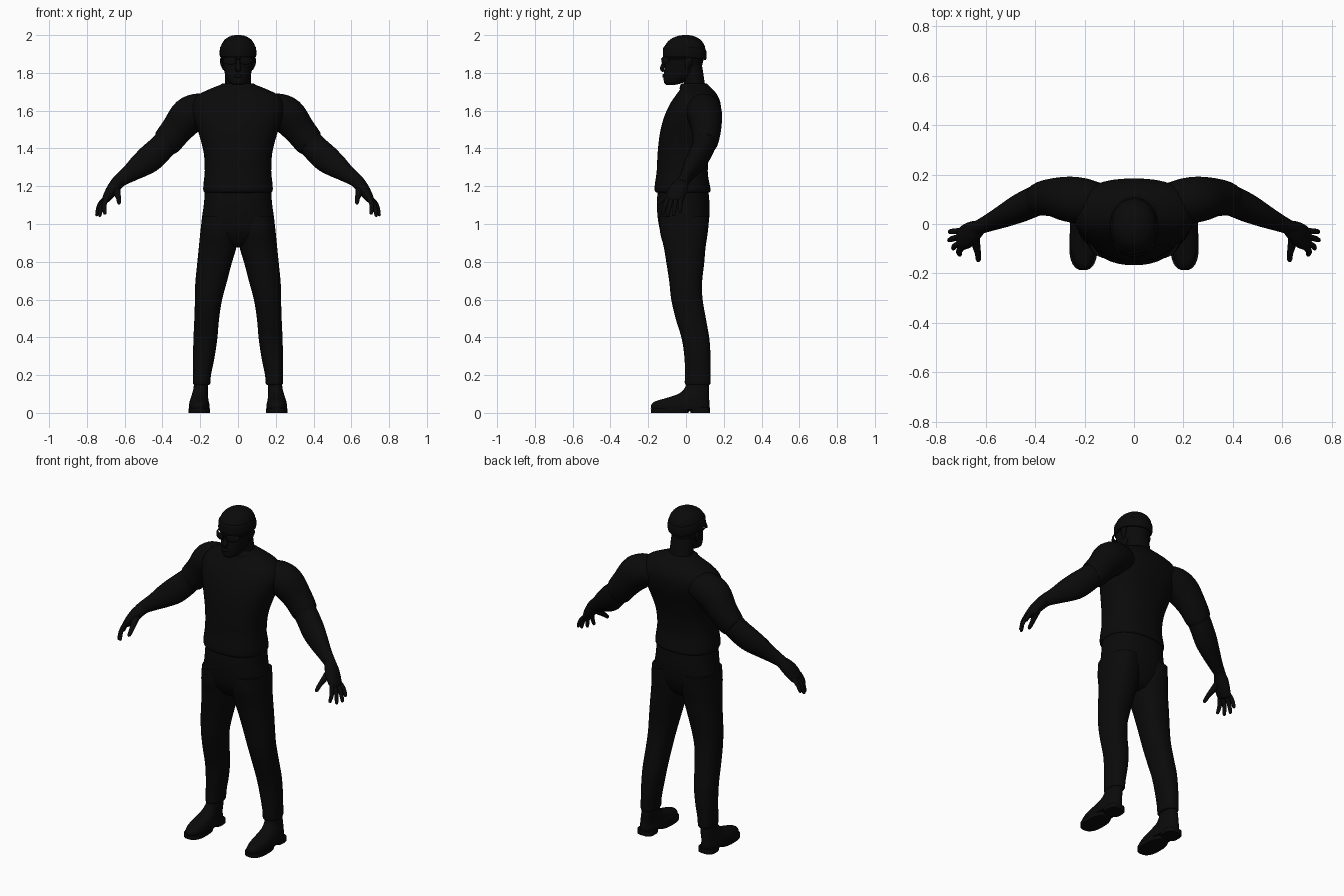
import bpy, math
from mathutils import Vector

black = bpy.data.materials.new("matte_black")
black.diffuse_color = (0.003, 0.003, 0.003, 1)


def spline(rows, steps):
    """Catmull-Rom interpolation between rows of numbers."""
    out = []
    for i in range(len(rows) - 1):
        a, b = rows[max(i - 1, 0)], rows[i]
        c, d = rows[i + 1], rows[min(i + 2, len(rows) - 1)]
        for s in range(steps):
            t = s / steps
            out.append([0.5 * (2 * q + (r - p) * t + (2 * p - 5 * q + 4 * r - u) * t * t
                               + (3 * q - p - 3 * r + u) * t ** 3)
                        for p, q, r, u in zip(a, b, c, d)])
    return out + [list(rows[-1])]


def finish(name, verts, faces, mirror):
    mesh = bpy.data.meshes.new(name)
    mesh.from_pydata(verts, [], faces)
    mesh.materials.append(black)
    ob = bpy.data.objects.new(name, mesh)
    bpy.context.collection.objects.link(ob)
    if mirror:
        ob.modifiers.new("mirror", 'MIRROR').use_mirror_merge = False
    bpy.ops.object.select_all(action='DESELECT')
    ob.select_set(True)
    bpy.context.view_layer.objects.active = ob
    bpy.ops.object.mode_set(mode='EDIT')
    bpy.ops.mesh.select_all(action='SELECT')
    bpy.ops.mesh.normals_make_consistent(inside=False)
    bpy.ops.object.mode_set(mode='OBJECT')
    bpy.ops.object.shade_smooth_by_angle(angle=math.radians(45))
    return ob


def skin(name, rings, mirror):
    n = len(rings[0])
    faces = [(i * n + j, i * n + (j + 1) % n, (i + 1) * n + (j + 1) % n, (i + 1) * n + j)
             for i in range(len(rings) - 1) for j in range(n)]
    last = (len(rings) - 1) * n
    faces += [tuple(range(n)), tuple(range(last, last + n))]
    return finish(name, [v for r in rings for v in r], faces, mirror)


def oval(n, power):
    for k in range(n):
        c, s = math.cos(2 * math.pi * k / n), math.sin(2 * math.pi * k / n)
        yield (math.copysign(abs(c) ** (2 / power), c), math.copysign(abs(s) ** (2 / power), s))


def stack(name, rows, mirror=False, n=32, steps=4, power=2.3):
    """Horizontal rings: (x min, x max, y min, y max, z)."""
    rings = [[Vector(((a + b) / 2 + u * (b - a) / 2, (c + d) / 2 + v * (d - c) / 2, z))
              for u, v in oval(n, power)] for a, b, c, d, z in spline(rows, steps)]
    return skin(name, rings, mirror)


def centred(rows):
    return [(-w, w, a, b, z) for w, a, b, z in rows]


def limb(name, rows, n=20, steps=4, mirror=True):
    """Rings square to a path: (x, y, z, radius, radius along y)."""
    rows = spline(rows, steps)
    pts = [Vector(r[:3]) for r in rows]
    rings = []
    for i, r in enumerate(rows):
        t = (pts[min(i + 1, len(pts) - 1)] - pts[max(i - 1, 0)]).normalized()
        side = (Vector((0, 1, 0)) - t * t.y).normalized()
        up = t.cross(side)
        rings.append([pts[i] + up * u * r[3] + side * v * r[4] for u, v in oval(n, 2)])
    return skin(name, rings, mirror)


# Shirt body with a loose hem
stack("shirt", centred([
    (0.172, -0.150, 0.115, 1.165), (0.183, -0.165, 0.13, 1.175), (0.183, -0.165, 0.125, 1.21),
    (0.176, -0.155, 0.115, 1.28), (0.182, -0.150, 0.125, 1.38), (0.208, -0.138, 0.152, 1.48),
    (0.235, -0.118, 0.177, 1.56), (0.245, -0.088, 0.184, 1.63), (0.215, -0.055, 0.167, 1.68),
    (0.155, -0.032, 0.142, 1.712), (0.085, -0.018, 0.112, 1.74)]), n=40)

# Sleeves, bare arms, hands
limb("sleeve", [
    (0.14, 0.085, 1.60, 0.075, 0.08), (0.20, 0.092, 1.60, 0.092, 0.092),
    (0.262, 0.100, 1.572, 0.098, 0.092), (0.325, 0.108, 1.498, 0.084, 0.078),
    (0.375, 0.102, 1.435, 0.078, 0.068), (0.385, 0.100, 1.424, 0.068, 0.058)])
limb("forearm", [
    (0.34, 0.106, 1.48, 0.068, 0.065), (0.40, 0.092, 1.41, 0.070, 0.061),
    (0.465, 0.062, 1.348, 0.073, 0.056), (0.52, 0.035, 1.307, 0.063, 0.047),
    (0.57, 0.012, 1.27, 0.048, 0.038), (0.62, -0.010, 1.235, 0.037, 0.030),
    (0.645, -0.022, 1.21, 0.035, 0.031)])
limb("palm", [
    (0.62, -0.010, 1.235, 0.030, 0.026), (0.648, -0.028, 1.205, 0.034, 0.042),
    (0.675, -0.048, 1.168, 0.030, 0.050), (0.70, -0.062, 1.13, 0.021, 0.045),
    (0.705, -0.065, 1.12, 0.010, 0.030)])
fingers = [(-0.028, 0.748, -0.032, 1.062), (-0.051, 0.750, -0.066, 1.042),
           (-0.074, 0.733, -0.100, 1.038), (-0.094, 0.705, -0.126, 1.050)]
for i, (y, tx, ty, tz) in enumerate(fingers):
    base = Vector((0.695, y, 1.142))
    tip = Vector((tx, ty, tz))
    mid = (base + tip) / 2 + Vector((0.008, 0, 0.005))
    limb(f"finger_{i + 1}", [(*base, 0.013, 0.013), (*mid, 0.0125, 0.012),
                             (*tip.lerp(mid, 0.15), 0.009, 0.009), (*tip, 0.003, 0.003)], n=10)
limb("thumb", [(0.648, -0.035, 1.20, 0.024, 0.022), (0.640, -0.080, 1.165, 0.018, 0.018),
               (0.632, -0.118, 1.135, 0.013, 0.013), (0.630, -0.145, 1.112, 0.010, 0.010),
               (0.630, -0.153, 1.106, 0.003, 0.003)], n=10)

# Trousers: hips and two legs
stack("hips", centred([
    (0.176, -0.148, 0.117, 1.19), (0.180, -0.154, 0.124, 1.11), (0.192, -0.148, 0.122, 1.02),
    (0.190, -0.130, 0.105, 0.95), (0.110, -0.085, 0.070, 0.89), (0.03, -0.03, 0.03, 0.875)]), n=40)
stack("trouser_leg", [
    (0.02, 0.190, -0.140, 0.122, 1.04), (0.004, 0.199, -0.138, 0.116, 0.96),
    (0.008, 0.207, -0.118, 0.104, 0.88), (0.034, 0.216, -0.103, 0.096, 0.79),
    (0.060, 0.226, -0.088, 0.085, 0.69), (0.084, 0.228, -0.078, 0.088, 0.60),
    (0.100, 0.231, -0.055, 0.105, 0.50), (0.110, 0.236, -0.022, 0.124, 0.39),
    (0.125, 0.238, -0.008, 0.130, 0.29), (0.143, 0.238, -0.006, 0.130, 0.20),
    (0.147, 0.238, -0.006, 0.129, 0.155), (0.158, 0.228, 0.005, 0.118, 0.148)], mirror=True)

# Boots, soles and heels
stack("boot", [
    (0.152, 0.258, -0.180, 0.122, 0.018), (0.150, 0.260, -0.186, 0.125, 0.038),
    (0.155, 0.256, -0.165, 0.124, 0.060), (0.158, 0.250, -0.100, 0.122, 0.080),
    (0.160, 0.243, -0.038, 0.122, 0.102), (0.160, 0.235, -0.005, 0.122, 0.135),
    (0.160, 0.232, 0.005, 0.120, 0.18)], mirror=True)
stack("sole", [(0.148, 0.262, -0.185, 0.012, 0), (0.148, 0.262, -0.187, 0.03, 0.024)],
      mirror=True, steps=1, power=2.6)
stack("heel", [(0.155, 0.255, 0.025, 0.126, 0), (0.155, 0.255, 0.015, 0.126, 0.028)],
      mirror=True, steps=1, power=3)

# Neck and collar
limb("neck", [(0, 0.052, 1.67, 0.080, 0.072), (0, 0.046, 1.73, 0.070, 0.056),
              (0, 0.038, 1.79, 0.068, 0.054), (0, 0.03, 1.84, 0.066, 0.054)], n=24, mirror=False)
stack("collar", centred([(0.098, -0.034, 0.122, 1.715), (0.096, -0.030, 0.118, 1.735),
                         (0.080, -0.018, 0.107, 1.745)]), steps=2)

# Head, nose and ears
stack("head", centred([
    (0.022, -0.105, -0.060, 1.736), (0.046, -0.116, -0.015, 1.748), (0.062, -0.118, 0.035, 1.775),
    (0.073, -0.116, 0.073, 1.81), (0.080, -0.112, 0.088, 1.85), (0.086, -0.115, 0.097, 1.90),
    (0.070, -0.090, 0.080, 1.96)]), power=2.1)
limb("nose", [(0, -0.108, 1.875, 0.006, 0.009), (0, -0.120, 1.845, 0.011, 0.010),
              (0, -0.127, 1.822, 0.017, 0.011), (0, -0.118, 1.808, 0.010, 0.006)],
     n=12, mirror=False)
limb("lips", [(-0.028, -0.104, 1.783, 0.004, 0.005), (0, -0.118, 1.784, 0.010, 0.008),
              (0.028, -0.104, 1.783, 0.004, 0.005)], n=10, mirror=False)
limb("ear", [(0.080, 0.012, 1.882, 0.006, 0.010), (0.087, 0.016, 1.868, 0.009, 0.020),
             (0.083, 0.010, 1.84, 0.008, 0.015), (0.076, 0.004, 1.818, 0.004, 0.008)], n=12)

# Knitted cap with a folded band
stack("cap", centred([
    (0.090, -0.117, 0.100, 1.885), (0.092, -0.118, 0.103, 1.92), (0.087, -0.108, 0.096, 1.95),
    (0.068, -0.082, 0.074, 1.978), (0.036, -0.042, 0.038, 1.996), (0.008, -0.010, 0.008, 2.0)]),
    power=2.1)
band = stack("cap_band", centred([
    (0.090, -0.116, 0.100, 1.884), (0.096, -0.122, 0.107, 1.888), (0.097, -0.122, 0.109, 1.915),
    (0.094, -0.119, 0.106, 1.936), (0.088, -0.110, 0.097, 1.94)]), power=2.1)
for v in band.data.vertices:  # the band dips towards the nape
    v.co.z -= max(0, v.co.y) * 0.15

# Glasses: lenses, bridge and side arms
limb("glasses_lens", [(0.012, -0.126, 1.866, 0.015, 0.004), (0.035, -0.123, 1.864, 0.021, 0.004),
                      (0.060, -0.110, 1.866, 0.018, 0.004), (0.074, -0.092, 1.872, 0.010, 0.004)],
     n=12)
limb("glasses_bridge", [(-0.016, -0.126, 1.872, 0.004, 0.004), (0, -0.129, 1.874, 0.004, 0.004),
                        (0.016, -0.126, 1.872, 0.004, 0.004)], n=8, mirror=False)
limb("glasses_arm", [(0.072, -0.096, 1.874, 0.004, 0.004), (0.086, -0.05, 1.874, 0.004, 0.004),
                     (0.089, 0.015, 1.874, 0.004, 0.004)], n=8)
